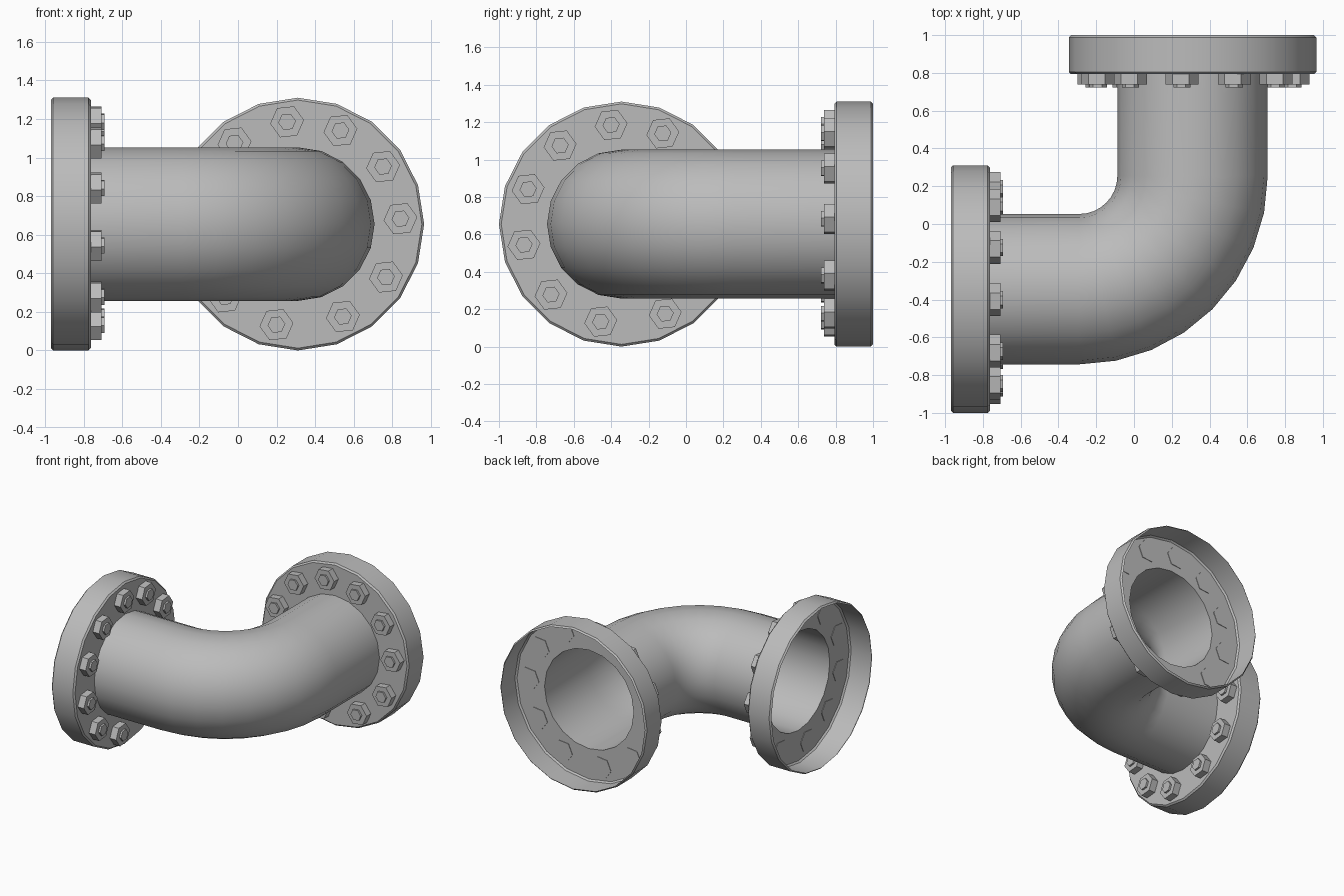
import bpy, bmesh
from math import sin, cos, pi, radians
from mathutils import Vector, Matrix

cube = bpy.data.objects.get("Cube")
if cube:
    bpy.data.objects.remove(cube, do_unlink=True)

steel = bpy.data.materials.new("grey steel")
steel.use_nodes = True
GREY = (0.5, 0.5, 0.5, 1)
steel.diffuse_color = GREY
steel.node_tree.nodes["Principled BSDF"].inputs["Base Color"].default_value = GREY

SIDES = 20
MID_Z = 0.655
UP = Vector((0, 0, 1))


def finish(bm, name, smooth=True):
    mesh = bpy.data.meshes.new(name)
    bm.to_mesh(mesh)
    bm.free()
    mesh.materials.append(steel)
    obj = bpy.data.objects.new(name, mesh)
    bpy.context.collection.objects.link(obj)
    if smooth:
        bpy.ops.object.select_all(action='DESELECT')
        obj.select_set(True)
        bpy.context.view_layer.objects.active = obj
        bpy.ops.object.shade_smooth_by_angle(angle=radians(30))
    return obj


def skin(name, rings):
    """Open surface through a series of (centre, side direction, radius) rings."""
    bm = bmesh.new()
    loops = []
    for centre, side, radius in rings:
        loops.append([bm.verts.new(centre + radius * (side * cos(a) + UP * sin(a)))
                      for a in (2 * pi * i / SIDES for i in range(SIDES))])
    for a, b in zip(loops, loops[1:]):
        for i in range(SIDES):
            j = (i + 1) % SIDES
            bm.faces.new((a[i], b[i], b[j], a[j]))
    return finish(bm, name)


def hexagon(bm, x, z, radius, front, back, turn):
    """Hexagonal prism along y, from front to back."""
    place = (Matrix.Translation((x, (front + back) / 2, z))
             @ Matrix.Rotation(turn, 4, 'Y') @ Matrix.Rotation(pi / 2, 4, 'X')
             @ Matrix.Rotation(pi / 2, 4, 'Z'))
    bmesh.ops.create_cone(bm, cap_ends=True, segments=6, radius1=radius,
                          radius2=radius, depth=back - front, matrix=place)


# Curved pipe: straight end, quarter bend, straight end
BEND = Vector((-0.29, 0.255, MID_Z))
BEND_RADIUS, PIPE_RADIUS, STEPS = 0.6, 0.398, 8
rings = [(Vector((-0.763, -0.345, MID_Z)), Vector((0, -1, 0)), PIPE_RADIUS)]
for k in range(STEPS + 1):
    a = pi / 2 * k / STEPS
    side = Vector((sin(a), -cos(a), 0))
    rings.append((BEND + BEND_RADIUS * side, side, PIPE_RADIUS))
rings.append((Vector((0.31, 0.793, MID_Z)), Vector((1, 0, 0)), PIPE_RADIUS))
skin("elbow_pipe", rings)

# Hollow flanges with bolts, built facing +y and then turned into place
PROFILE = [(0.398, 0), (0.643, 0), (0.655, 0.012), (0.655, 0.195), (0.643, 0.207)]
BOLT_ANGLES = [128, 96, 65.5, 34, 3, -31, -64, -102, -135, -168, 159.5]
BOLT_CIRCLE = 0.533

for label, place, turn in (("back", (0.31, 0.793, MID_Z), 0),
                           ("side", (-0.763, -0.345, MID_Z), pi / 2)):
    flange = skin(label + "_flange",
                  [(Vector((0, t, 0)), Vector((1, 0, 0)), r) for r, t in PROFILE])
    bm = bmesh.new()
    for angle in BOLT_ANGLES:
        a = radians(angle)
        x, z = BOLT_CIRCLE * cos(a), BOLT_CIRCLE * sin(a)
        hexagon(bm, x, z, 0.088, -0.055, 0.004, radians(-6))
        hexagon(bm, x, z, 0.046, -0.07, -0.05, radians(-6))
    bolts = finish(bm, label + "_flange_bolts", smooth=False)
    for obj in (flange, bolts):
        obj.location = place
        obj.rotation_euler.z = turn
